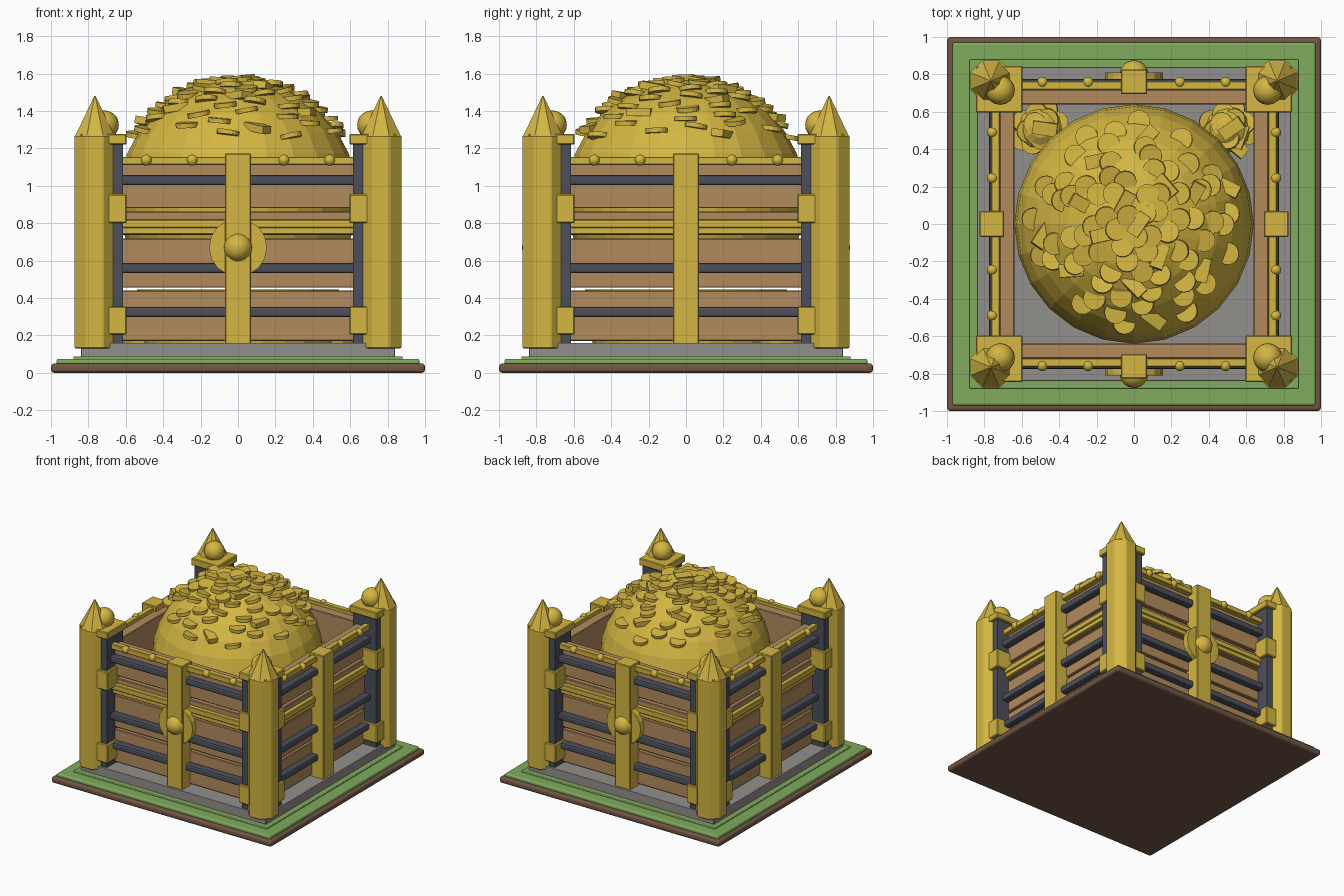
import bpy, bmesh, math, random
from mathutils import Matrix, Vector, Euler

old = bpy.data.objects.get("Cube")
if old:
    bpy.data.objects.remove(old)
random.seed(4)


def material(name, r, g, b):
    m = bpy.data.materials.new(name)
    m.use_nodes = True
    m.diffuse_color = (r, g, b, 1)
    m.node_tree.nodes["Principled BSDF"].inputs["Base Color"].default_value = (r, g, b, 1)
    return m


GOLD = material("gold", 0.66, 0.47, 0.055)
WOOD = material("wood", 0.45, 0.26, 0.11)
IRON = material("dark iron", 0.075, 0.08, 0.105)
STONE = material("stone", 0.29, 0.28, 0.26)
GRASS = material("grass", 0.22, 0.41, 0.11)
SOIL = material("soil", 0.17, 0.095, 0.06)


def finish(name, bm, mat, bevel=0, segments=1, smooth=False, matrix=None):
    """Turn a bmesh into an object, with optional bevel and smooth shading."""
    if matrix:
        bm.transform(matrix)
    mesh = bpy.data.meshes.new(name)
    bm.to_mesh(mesh)
    bm.free()
    mesh.materials.append(mat)
    ob = bpy.data.objects.new(name, mesh)
    bpy.context.collection.objects.link(ob)
    if smooth:
        for p in mesh.polygons:
            p.use_smooth = True
    if bevel:
        mod = ob.modifiers.new("bevel", "BEVEL")
        mod.width = bevel
        mod.segments = segments


def add_box(bm, x, y, z):
    """Box from (low, high) ranges."""
    mid = Vector([sum(r) / 2 for r in (x, y, z)])
    size = [r[1] - r[0] for r in (x, y, z)]
    bmesh.ops.create_cube(bm, size=1, matrix=Matrix.Translation(mid) @ Matrix.Diagonal((*size, 1)))


def add_cone(bm, sides, r1, r2, depth, matrix):
    bmesh.ops.create_cone(bm, cap_ends=True, segments=sides, radius1=r1, radius2=r2,
                          depth=depth, matrix=matrix)


def add_ball(bm, r, pos, u=16, v=10):
    bmesh.ops.create_uvsphere(bm, u_segments=u, v_segments=v, radius=r,
                              matrix=Matrix.Translation(pos))


def box(name, mat, x, y, z, **kw):
    bm = bmesh.new()
    add_box(bm, x, y, z)
    finish(name, bm, mat, **kw)


def square(h):
    return (-h, h)


# Layered ground
for name, mat, h, z, bev in (
        ("soil_slab", SOIL, 1.0, (0, 0.05), 0.018),
        ("grass_slab", GRASS, 0.97, (0.04, 0.075), 0.012),
        ("grass_step", GRASS, 0.88, (0.06, 0.088), 0.006),
        ("stone_floor", STONE, 0.84, (0.07, 0.16), 0.004)):
    box(name, mat, square(h), square(h), z, bevel=bev, segments=3)

# Four walls, each built facing the front and turned into place
planks = ((0.17, 0.44), (0.455, 0.717), (0.738, 0.862), (0.88, 1.13))
for i, side in enumerate(("front", "left", "back", "right")):
    turn = Matrix.Rotation(i * math.pi / 2, 4, "Z")

    bm = bmesh.new()
    for z in planks:
        add_box(bm, square(0.63), (-0.72, -0.64), z)
    finish(side + "_planks", bm, WOOD, bevel=0.005, matrix=turn)

    bm = bmesh.new()
    for z in (0.325, 0.56, 1.03):
        add_box(bm, square(0.63), (-0.775, -0.71), (z - 0.027, z + 0.027))
    finish(side + "_iron_bars", bm, IRON, bevel=0.014, segments=2, matrix=turn)

    bm = bmesh.new()
    add_box(bm, square(0.63), (-0.765, -0.718), (1.11, 1.155))
    add_box(bm, square(0.63), (-0.755, -0.715), (0.775, 0.82))
    add_box(bm, square(0.63), (-0.745, -0.715), (0.74, 0.78))
    finish(side + "_gold_rails", bm, GOLD, bevel=0.005, matrix=turn)

    box(side + "_centre_post", GOLD, square(0.07), (-0.825, -0.695), (0.155, 1.172),
        bevel=0.005, matrix=turn)

    bm = bmesh.new()
    for x in (-0.49, -0.245, 0.245, 0.49):
        add_ball(bm, 0.03, (x, -0.757, 1.137), 12, 8)
    finish(side + "_rail_studs", bm, GOLD, smooth=True, matrix=turn)

    # Round boss and knob on the front and back only
    if i % 2 == 0:
        bm = bmesh.new()
        add_cone(bm, 16, 0.155, 0.155, 0.05,
                 Matrix.Translation((0, -0.785, 0.67)) @ Matrix.Rotation(math.pi / 2, 4, "X"))
        finish(side + "_boss", bm, GOLD, matrix=turn)
        bm = bmesh.new()
        add_ball(bm, 0.077, (0, -0.80, 0.67))
        finish(side + "_knob", bm, GOLD, smooth=True, matrix=turn)

# Four corners
flat = Matrix.Rotation(math.pi / 8, 4, "Z")


def outer(z):
    return Matrix.Translation((0.765, -0.765, z)) @ flat


for i, corner in enumerate(("front_left", "back_left", "back_right", "front_right")):
    turn = Matrix.Rotation(i * math.pi / 2, 4, "Z")

    box(corner + "_iron_post", IRON, (0.615, 0.825), (-0.825, -0.615), (0.16, 1.23), matrix=turn)

    bm = bmesh.new()
    for z in ((0.205, 0.355), (0.80, 0.955), (1.22, 1.278)):
        add_box(bm, (0.595, 0.845), (-0.845, -0.595), z)
    finish(corner + "_brackets_and_cap", bm, GOLD, bevel=0.006, matrix=turn)

    bm = bmesh.new()
    add_cone(bm, 8, 0.119, 0.119, 1.14, outer(0.70))
    finish(corner + "_column", bm, GOLD, bevel=0.006, matrix=turn)

    bm = bmesh.new()
    add_cone(bm, 8, 0.115, 0.004, 0.215, outer(1.372))
    finish(corner + "_spike", bm, GOLD, matrix=turn)

    bm = bmesh.new()
    add_ball(bm, 0.078, (0.715, -0.715, 1.325))
    finish(corner + "_ball", bm, GOLD, smooth=True, matrix=turn)

# Treasure mound: a faceted dome with a flat underside, on a plinth
R, CZ = 0.64, 0.93
bm = bmesh.new()
add_ball(bm, R, (0, 0, CZ), 24, 16)
bmesh.ops.bisect_plane(bm, geom=bm.verts[:] + bm.edges[:] + bm.faces[:], plane_co=(0, 0, 0.46),
                       plane_no=(0, 0, 1), clear_inner=True)
bmesh.ops.holes_fill(bm, edges=[e for e in bm.edges if e.is_boundary])
finish("treasure_mound", bm, GOLD)

bm = bmesh.new()
add_cone(bm, 24, 0.5, 0.54, 0.285, Matrix.Translation((0, 0, 0.302)))
finish("mound_plinth", bm, GOLD)


def add_treasure(bm, pos, is_bar):
    """One coin or small bar, lying almost level."""
    tilt = Euler((random.uniform(-0.2, 0.2), random.uniform(-0.2, 0.2), random.uniform(0, 6.28)))
    place = Matrix.Translation(pos) @ tilt.to_matrix().to_4x4()
    if is_bar:
        bmesh.ops.create_cube(bm, size=1, matrix=place @ Matrix.Diagonal((0.13, 0.07, 0.04, 1)))
    else:
        add_cone(bm, 16, 0.06, 0.06, 0.025, place)


# Coins and bars spread in a spiral over the mound
bm = bmesh.new()
count = 88
for i in range(count):
    r = 0.55 * ((i + 0.5) / count) ** 0.58
    a = i * 2.39996 + random.uniform(-0.2, 0.2)
    h = CZ + math.sqrt(R * R - r * r)
    add_treasure(bm, (r * math.cos(a), r * math.sin(a), h), i % 6 == 0)
finish("mound_coins", bm, GOLD)

# Two small coin piles in the back corners
for name, s in (("left", 1), ("right", -1)):
    bm = bmesh.new()
    add_ball(bm, 0.13, (s * 0.5, 0.51, 0.2), 12, 8)
    for i in range(14):
        r = 0.12 * math.sqrt((i + 0.5) / 14)
        a = i * 2.39996
        add_treasure(bm, (s * 0.5 + r * math.cos(a), 0.51 + r * math.sin(a), 0.34 - r), i % 5 == 0)
    finish(name + "_coin_pile", bm, GOLD)
